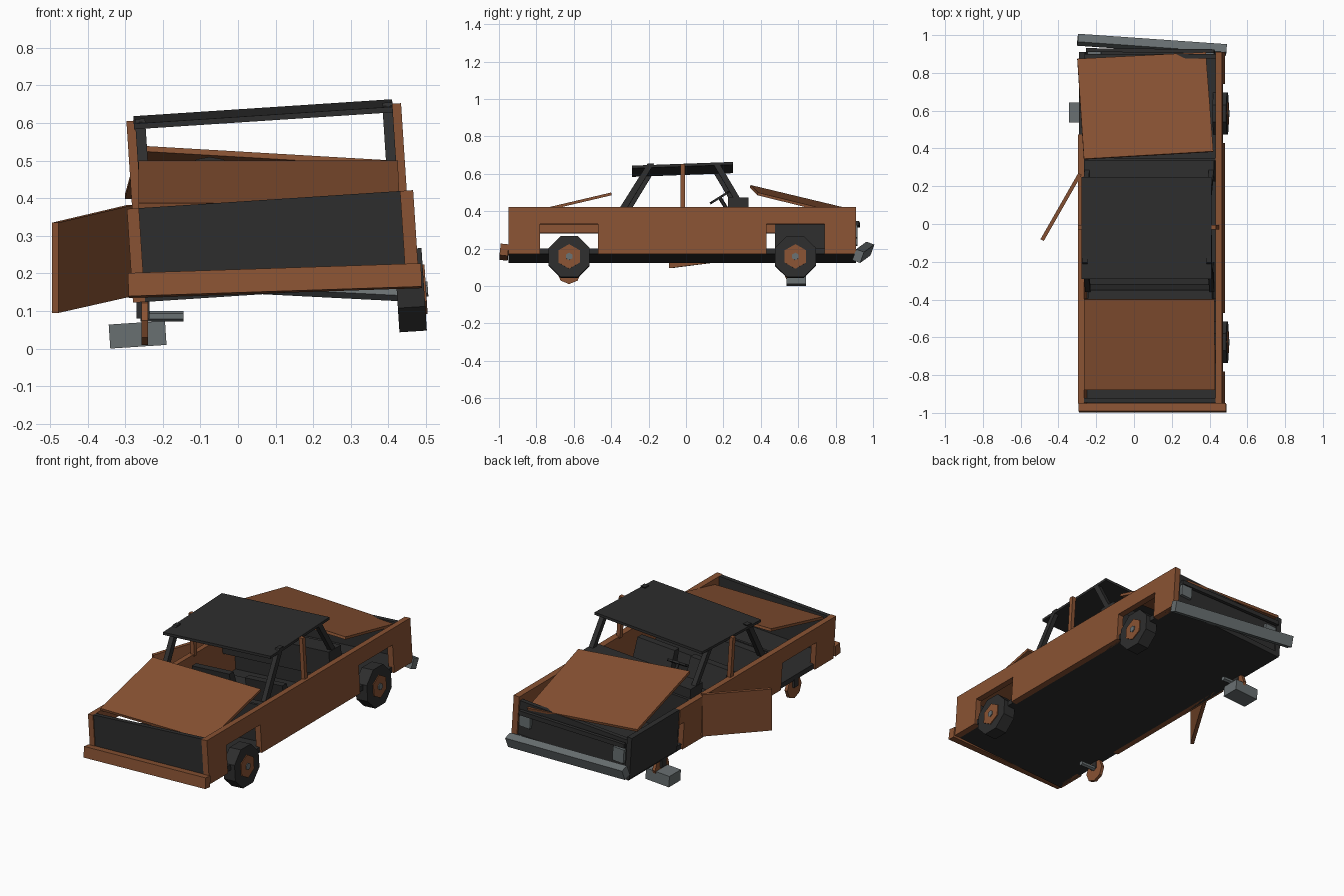
import bpy, bmesh, math
from mathutils import Matrix, Vector

cube = bpy.data.objects.get("Cube")
if cube:
    bpy.data.objects.remove(cube)


def material(name, rgb):
    m = bpy.data.materials.new(name)
    m.use_nodes = True
    col = (*rgb, 1)
    m.diffuse_color = col
    bsdf = m.node_tree.nodes["Principled BSDF"]
    bsdf.inputs["Base Color"].default_value = col
    bsdf.inputs["Roughness"].default_value = 0.8
    return m


RUST = material("rusty brown", (0.25, 0.085, 0.033))
DARK = material("charcoal", (0.027, 0.027, 0.027))
STEEL = material("dull steel", (0.14, 0.16, 0.165))

# The car body leans over towards the side that lost its wheels
TILT = Matrix.Translation((0.1, 0, 0.147)) @ Matrix.Rotation(math.radians(-3.75), 4, 'Y')


def finish(name, bm, mat, matrix):
    bmesh.ops.recalc_face_normals(bm, faces=bm.faces)
    mesh = bpy.data.meshes.new(name)
    bm.to_mesh(mesh)
    bm.free()
    mesh.materials.append(mat)
    obj = bpy.data.objects.new(name, mesh)
    obj.matrix_world = matrix
    bpy.context.collection.objects.link(obj)
    return obj


def extrude(name, corners, offset, mat, matrix):
    bm = bmesh.new()
    face = bm.faces.new([bm.verts.new(c) for c in corners])
    new = bmesh.ops.extrude_face_region(bm, geom=[face])["geom"]
    bmesh.ops.translate(bm, vec=offset, verts=[g for g in new if isinstance(g, bmesh.types.BMVert)])
    return finish(name, bm, mat, matrix)


def prism(name, outline, x0, x1, mat, matrix=TILT):
    """Side outline in (y, z), extruded across x."""
    return extrude(name, [(x0, y, z) for y, z in outline], (x1 - x0, 0, 0), mat, matrix)


def box(name, x, y, z, mat, matrix=TILT):
    return prism(name, [(y[0], z[0]), (y[1], z[0]), (y[1], z[1]), (y[0], z[1])], x[0], x[1], mat, matrix)


def block(name, centre, size, degrees, mat):
    rot = [Matrix.Rotation(math.radians(a), 4, ax) for a, ax in zip(degrees, 'XYZ')]
    mtx = Matrix.Translation(centre) @ rot[2] @ rot[1] @ rot[0]
    return box(name, *[(-s / 2, s / 2) for s in size], mat, mtx)


def panel(name, corners, thickness, mat):
    p = [Vector(c) for c in corners]
    normal = (p[2] - p[0]).cross(p[3] - p[1]).normalized()
    return extrude(name, p, -normal * thickness, mat, Matrix())


def disc(name, x0, x1, y, z, radius, sides, mat, matrix=TILT, turn=0.0):
    pts = []
    for i in range(sides):
        a = math.tau * (i + turn) / sides
        pts.append((y + radius * math.sin(a), z + radius * math.cos(a)))
    return prism(name, pts, x0, x1, mat, matrix)


# Body shell
REAR, NOSE, TOP, ARCH = -0.95, 0.91, 0.25, 0.16
rear_arch = [(-0.78, 0), (-0.78, ARCH), (-0.47, ARCH), (-0.47, 0)]
front_arch = [(0.43, 0), (0.43, ARCH), (0.74, ARCH), (0.74, 0)]
prism("right_side", [(REAR, TOP), (REAR, 0)] + rear_arch + front_arch + [(NOSE, 0), (NOSE, TOP)],
      0.348, 0.383, RUST)
prism("left_side", [(REAR, TOP), (REAR, 0)] + rear_arch + front_arch[:2] + [(0.475, ARCH), (0.475, TOP)],
      -0.38, -0.348, RUST)
box("exposed_fender_liner", (-0.375, -0.345), (0.475, NOSE), (0.01, TOP), DARK)
box("floor", (-0.37, 0.37), (REAR, NOSE), (0, 0.03), DARK)
box("tail_panel", (-0.348, 0.348), (-0.945, -0.92), (0.02, TOP), DARK)
box("nose_panel", (-0.348, 0.348), (0.875, 0.9), (0.02, 0.225), DARK)
box("trunk_bulkhead", (-0.348, 0.348), (-0.41, -0.395), (0.03, 0.24), DARK)
box("firewall", (-0.348, 0.348), (0.335, 0.35), (0.03, TOP), DARK)
block("loose_grille_bar", (0.085, 0.918, 0.33), (0.68, 0.02, 0.025), (0, -1, -0.5), DARK)
for side, name in ((1, "right"), (-1, "left")):
    x = side * 0.3
    box(name + "_headlight", (x - 0.035, x + 0.035), (0.9, 0.918), (0.09, 0.17), STEEL)

# Bent lids, open door and hanging bumpers
panel("hood", [(-0.265, 0.345, 0.54), (-0.3, 0.875, 0.413), (0.38, 0.91, 0.37), (0.42, 0.385, 0.5)],
      -0.015, RUST).name = "hood"
panel("trunk_lid", [(-0.265, -0.88, 0.387), (0.43, -0.88, 0.387), (0.425, -0.4, 0.5), (-0.265, -0.4, 0.5)],
      0.015, RUST)
panel("open_door", [(-0.295, 0.27, 0.14), (-0.295, 0.27, 0.382), (-0.495, -0.08, 0.335), (-0.495, -0.08, 0.095)],
      -0.02, RUST)
block("rear_bumper", (0.098, -0.972, 0.181), (0.78, 0.044, 0.062), (-6, -1.9, 0), RUST)
block("front_bumper", (0.095, 0.948, 0.18), (0.79, 0.045, 0.062), (-20, 2.9, -4), STEEL)

# Roof and pillars
prism("roof", [(-0.29, 0.46), (0.25, 0.48), (0.25, 0.495), (-0.29, 0.475)], -0.347, 0.343, DARK)
for side, name in ((1, "right"), (-1, "left")):
    a, b = side * 0.316, side * 0.343
    prism(name + "_front_pillar", [(0.29, 0.24), (0.325, 0.24), (0.18, 0.485), (0.145, 0.485)], a, b, DARK)
    prism(name + "_rear_pillar", [(-0.36, 0.24), (-0.32, 0.24), (-0.17, 0.487), (-0.205, 0.487)], a, b, DARK)
    box(name + "_middle_pillar", (side * 0.343, side * 0.366), (-0.03, -0.005), (0.24, 0.483), RUST)

# Interior
box("dashboard", (-0.345, 0.345), (0.225, 0.335), (0.16, 0.305), DARK)
for x, name in ((-0.17, "driver"), (0.17, "passenger")):
    prism(name + "_seat", [(0.11, 0.03), (0.11, 0.11), (-0.05, 0.1), (-0.09, 0.235), (-0.13, 0.235), (-0.1, 0.03)],
          x - 0.12, x + 0.12, DARK)
prism("rear_bench", [(-0.2, 0.03), (-0.2, 0.11), (-0.32, 0.1), (-0.35, 0.235), (-0.395, 0.235), (-0.395, 0.03)],
      -0.33, 0.33, DARK)
bm = bmesh.new()
bmesh.ops.create_cone(bm, cap_ends=True, segments=10, radius1=0.06, radius2=0.06, depth=0.012)
bmesh.ops.create_cone(bm, cap_ends=True, segments=6, radius1=0.01, radius2=0.01, depth=0.1,
                      matrix=Matrix.Translation((0, 0, -0.05)))
finish("steering_wheel", bm, DARK, Matrix.Translation((-0.075, 0.18, 0.473)) @ Matrix.Rotation(math.radians(32), 4, 'X'))

# Right wheels, and bare discs on the left
for y, name in ((-0.625, "rear"), (0.585, "front")):
    disc(name + "_tyre", 0.322, 0.395, y, -0.015, 0.119, 8, DARK, turn=0.5)
    disc(name + "_rim", 0.39, 0.4, y, -0.015, 0.066, 6, RUST)
    disc(name + "_hub_cap", 0.395, 0.405, y, -0.015, 0.02, 6, STEEL)
    disc(name + "_brake_disc", -0.257, -0.239, y, 0.075, 0.065, 8, RUST, Matrix())
    disc(name + "_axle_stub", -0.26, -0.145, y, 0.086, 0.014, 6, STEEL, Matrix())
    box(name + "_axle_mount", (-0.27, -0.236), (y - 0.02, y + 0.02), (0.08, 0.14), DARK, Matrix())

# Block propping up the front corner
block("prop_block", (-0.267, 0.59, 0.037), (0.15, 0.105, 0.064), (0, -3.75, 0), STEEL)
